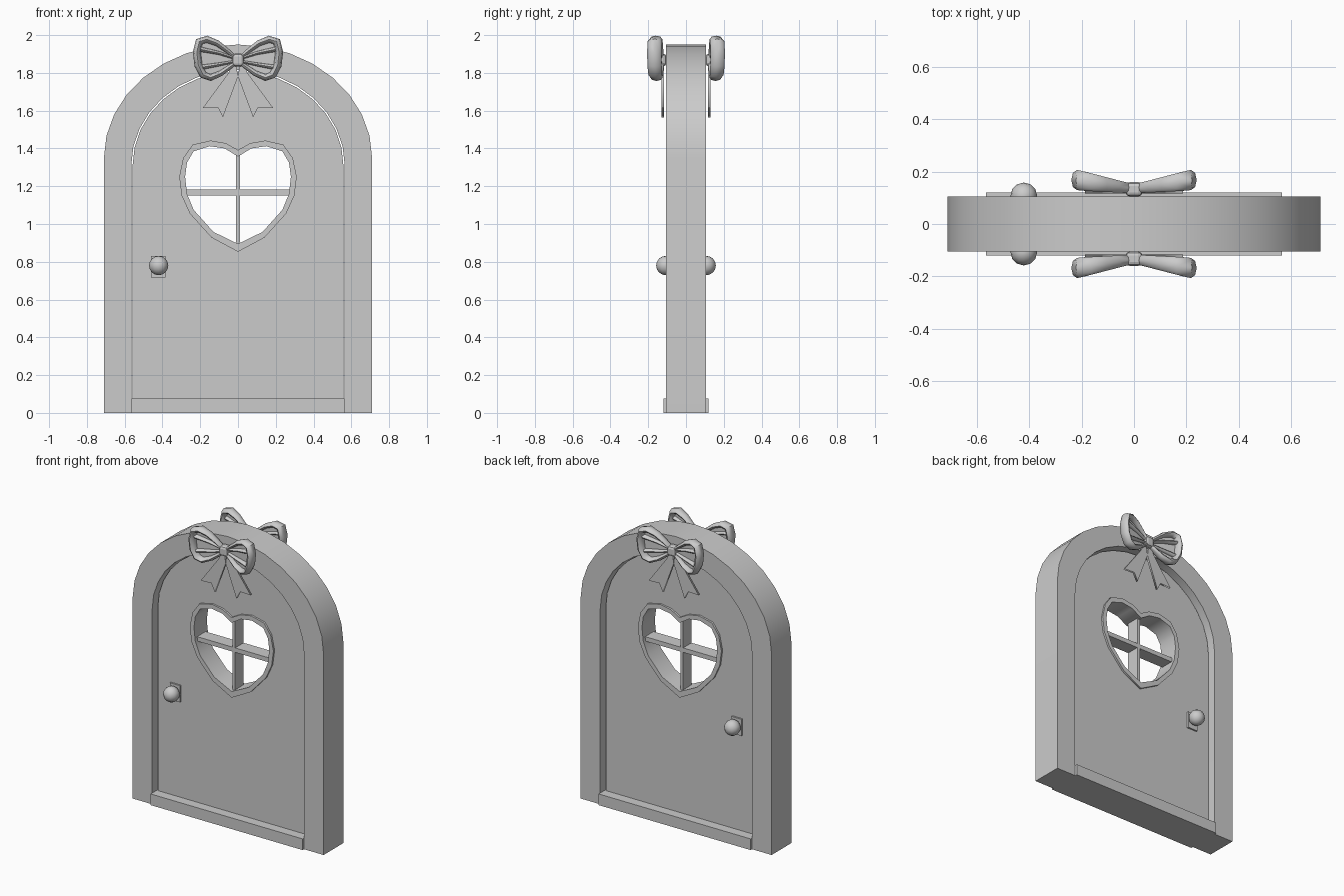
import bpy, bmesh
from math import sin, cos, pi
from mathutils import Vector

if "Cube" in bpy.data.objects:
    bpy.data.objects.remove(bpy.data.objects["Cube"])


def activate(ob):
    bpy.ops.object.select_all(action='DESELECT')
    ob.select_set(True)
    bpy.context.view_layer.objects.active = ob


def smooth(ob, angle=0.6):
    activate(ob)
    bpy.ops.object.shade_smooth_by_angle(angle=angle)


def slab(name, outlines, half, y=0.0):
    """Filled x-z outlines (inner ones become holes) thickened along y."""
    cu = bpy.data.curves.new(name, 'CURVE')
    cu.dimensions, cu.fill_mode, cu.extrude = '2D', 'BOTH', half
    for pts in outlines:
        sp = cu.splines.new('POLY')
        sp.points.add(len(pts) - 1)
        for p, (x, z) in zip(sp.points, pts):
            p.co = (x, z, 0, 1)
        sp.use_cyclic_u = True
    ob = bpy.data.objects.new(name, cu)
    bpy.context.collection.objects.link(ob)
    ob.rotation_euler.x = pi / 2
    ob.location.y = y
    activate(ob)
    bpy.ops.object.convert(target='MESH')
    bpy.ops.object.transform_apply(location=True, rotation=True, scale=True)
    return bpy.context.object


def box(name, lo, hi, bevel=0.0):
    lo, hi = Vector(lo), Vector(hi)
    bpy.ops.mesh.primitive_cube_add(size=1, location=(lo + hi) / 2)
    ob = bpy.context.object
    ob.name = name
    ob.scale = hi - lo
    bpy.ops.object.transform_apply(location=True, rotation=True, scale=True)
    if bevel:
        m = ob.modifiers.new('bevel', 'BEVEL')
        m.width, m.segments = bevel, 2
    return ob


def mirror(ob, x=False, y=True):
    m = ob.modifiers.new('mirror', 'MIRROR')
    m.use_axis = (x, y, False)
    m.use_mirror_merge = False


def arch(rx, spring, rise, bottom, n=16):
    top = [(rx * cos(pi * i / n), spring + rise * sin(pi * i / n)) for i in range(n + 1)]
    return [(rx, bottom)] + top + [(-rx, bottom)]


def both_sides(half):
    return half + [(-x, z) for x, z in reversed(half) if x > 0]


# Arched surround, with feet on the ground
outer = arch(0.71, 1.35, 0.6, 0)
inner = arch(0.565, 1.31, 0.505, 0)
frame = slab('door_frame', [outer + inner[::-1]], 0.105)
smooth(frame, 0.5)

# Door leaf with heart-shaped opening
heart_in = both_sides([(0, 1.357), (0.07, 1.4), (0.15, 1.412), (0.235, 1.385), (0.27, 1.325),
                       (0.28, 1.25), (0.27, 1.16), (0.235, 1.075), (0.13, 0.958), (0, 0.895)])
heart_out = both_sides([(0, 1.392), (0.065, 1.428), (0.145, 1.442), (0.24, 1.42), (0.29, 1.35),
                        (0.311, 1.25), (0.298, 1.15), (0.255, 1.055), (0.14, 0.928), (0, 0.853)])
slab('door_leaf', [arch(0.558, 1.31, 0.497, 0.03), heart_in], 0.055)
slab('heart_rim', [heart_out, heart_in], 0.068)

# Glazing bars
box('vertical_bar', (-0.01, -0.045, 0.89), (0.01, 0.045, 1.37))
box('horizontal_bar', (-0.278, -0.045, 1.152), (0.278, 0.045, 1.182))

# Threshold
box('threshold', (-0.565, -0.12, 0), (0.565, 0.12, 0.075))

# Knob, stem and plate on both faces
mirror(box('knob_plate', (-0.46, -0.066, 0.718), (-0.385, -0.05, 0.83)))
bpy.ops.mesh.primitive_cylinder_add(vertices=10, radius=0.02, depth=0.06,
                                    location=(-0.42, -0.08, 0.78), rotation=(pi / 2, 0, 0))
stem = bpy.context.object
stem.name = 'knob_stem'
bpy.ops.mesh.primitive_uv_sphere_add(segments=12, ring_count=8, radius=0.051,
                                     location=(-0.42, -0.107, 0.78))
knob = bpy.context.object
knob.name = 'knob'
for ob in (stem, knob):
    activate(ob)
    bpy.ops.object.transform_apply(location=True, rotation=True, scale=True)
    smooth(ob)
    mirror(ob)


def bow_y(x):
    return -0.134 - 0.155 * x


def ribbon_tube(name, path, closed, thick, depth, sides=8):
    """Elliptical tube along an x-z path; depth grows away from the knot."""
    bm = bmesh.new()
    n = len(path)
    rings = []
    for i, (x, z) in enumerate(path):
        a = path[(i - 1) % n] if closed else path[max(i - 1, 0)]
        b = path[(i + 1) % n] if closed else path[min(i + 1, n - 1)]
        t = Vector((b[0] - a[0], b[1] - a[1])).normalized()
        k = 0.45 + 0.55 * min(x / 0.2, 1)
        rings.append([bm.verts.new((x - t.y * thick * k * cos(u), bow_y(x) + depth * k * sin(u),
                                    z + t.x * thick * k * cos(u)))
                      for u in (2 * pi * j / sides for j in range(sides))])
    for i in range(n if closed else n - 1):
        r, s = rings[i], rings[(i + 1) % n]
        for j in range(sides):
            bm.faces.new((r[j], r[(j + 1) % sides], s[(j + 1) % sides], s[j]))
    if closed:  # recessed web inside the loop
        bm.faces.new([bm.verts.new((x, bow_y(x) + 0.004, z)) for x, z in path])
    else:
        bm.faces.new(rings[0])
        bm.faces.new(rings[-1])
    bmesh.ops.recalc_face_normals(bm, faces=bm.faces)
    me = bpy.data.meshes.new(name)
    bm.to_mesh(me)
    bm.free()
    ob = bpy.data.objects.new(name, me)
    bpy.context.collection.objects.link(ob)
    smooth(ob, 0.8)
    mirror(ob, x=True)


# Bow loops and their pleats
ribbon_tube('bow_loop', [(0.02, 1.888), (0.06, 1.92), (0.11, 1.957), (0.165, 1.978), (0.205, 1.966),
                         (0.218, 1.91), (0.21, 1.84), (0.185, 1.79), (0.145, 1.775), (0.09, 1.798),
                         (0.02, 1.848)], True, 0.021, 0.038)
ribbon_tube('bow_pleat_upper', [(0.01, 1.875), (0.1, 1.905), (0.2, 1.925)], False, 0.013, 0.024)
ribbon_tube('bow_pleat_lower', [(0.01, 1.862), (0.1, 1.845), (0.19, 1.83)], False, 0.013, 0.024)

# Bow knot
mirror(box('bow_knot', (-0.032, -0.16, 1.835), (0.032, -0.105, 1.902), 0.016))

# Notched ribbon tails
tail = slab('bow_tail', [[(0.01, 1.85), (0.0, 1.78), (0.08, 1.565), (0.107, 1.618),
                          (0.186, 1.615), (0.05, 1.8), (0.03, 1.85)]], 0.007, -0.124)
mirror(tail, x=True)
